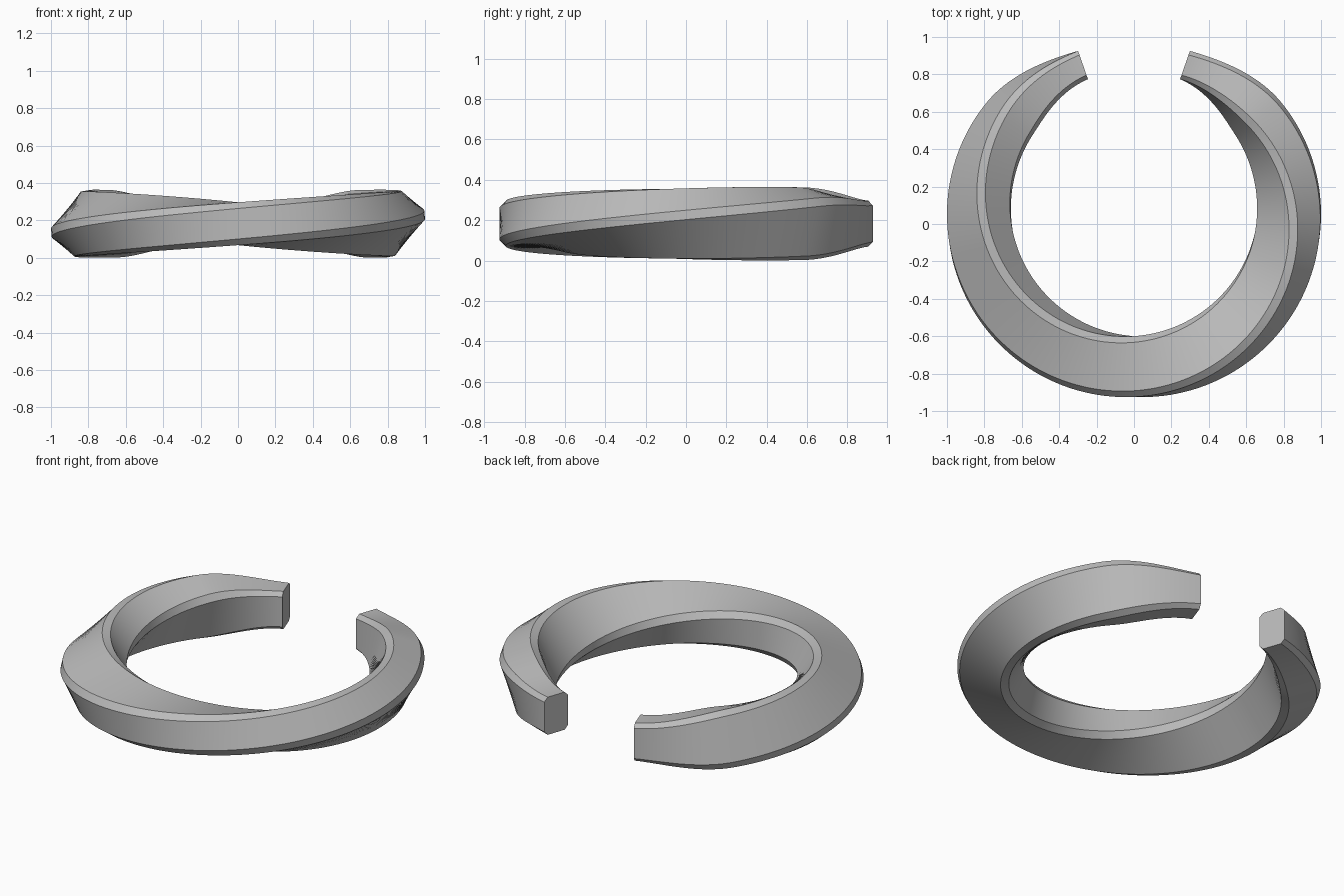
import bpy, bmesh, math

cube = bpy.data.objects.get("Cube")
if cube:
    bpy.data.objects.remove(cube, do_unlink=True)

RADIUS, CENTRE_Y, CENTRE_Z = 0.829, 0.067, 0.1825
HALF_W, HALF_H, CHAMFER = 0.1625, 0.1145, 0.033
HALF_GAP = math.radians(19.2)
TAPER, END_SCALE = math.radians(34), 0.7
SEGMENTS = 192

# Chamfered rectangular section, counter-clockwise (outward, up)
a, b, c = HALF_W, HALF_H, CHAMFER
section = [(a, c - b), (a, b - c), (a - c, b), (c - a, b),
           (-a, b - c), (-a, c - b), (c - a, -b), (a - c, -b)]


def section_ring(bm, s):
    """Section at s from -1 to 1 along the arc, twisted a quarter turn each way."""
    sweep = s * (math.pi - HALF_GAP)
    twist = s * math.pi / 2
    t = min(1, (1 - abs(s)) * (math.pi - HALF_GAP) / TAPER)
    scale = END_SCALE + (1 - END_SCALE) * t * t * (3 - 2 * t)
    ring = []
    for u, v in section:
        r = RADIUS + scale * (u * math.cos(twist) - v * math.sin(twist))
        z = CENTRE_Z + scale * (u * math.sin(twist) + v * math.cos(twist))
        ring.append(bm.verts.new((r * math.sin(sweep),
                                  CENTRE_Y - r * math.cos(sweep), z)))
    return ring


# Twisted open band
bm = bmesh.new()
rings = [section_ring(bm, 2 * i / SEGMENTS - 1) for i in range(SEGMENTS + 1)]
for r0, r1 in zip(rings, rings[1:]):
    for k in range(len(section)):
        n = (k + 1) % len(section)
        bm.faces.new((r0[k], r1[k], r1[n], r0[n]))

# Flat end caps
bm.faces.new(rings[0])
bm.faces.new(rings[-1][::-1])
bmesh.ops.recalc_face_normals(bm, faces=bm.faces[:])

mesh = bpy.data.meshes.new("twisted_bangle")
bm.to_mesh(mesh)
bm.free()
bangle = bpy.data.objects.new("twisted_bangle", mesh)
bpy.context.collection.objects.link(bangle)

# Plain grey metal
grey = bpy.data.materials.new("plain_grey")
grey.use_nodes = True
colour = (0.5, 0.5, 0.5, 1)
grey.diffuse_color = colour
grey.node_tree.nodes["Principled BSDF"].inputs["Base Color"].default_value = colour
mesh.materials.append(grey)

# Smooth along the sweep, crisp chamfer edges
bpy.ops.object.select_all(action="DESELECT")
bangle.select_set(True)
bpy.context.view_layer.objects.active = bangle
bpy.ops.object.shade_smooth_by_angle(angle=math.radians(30))
